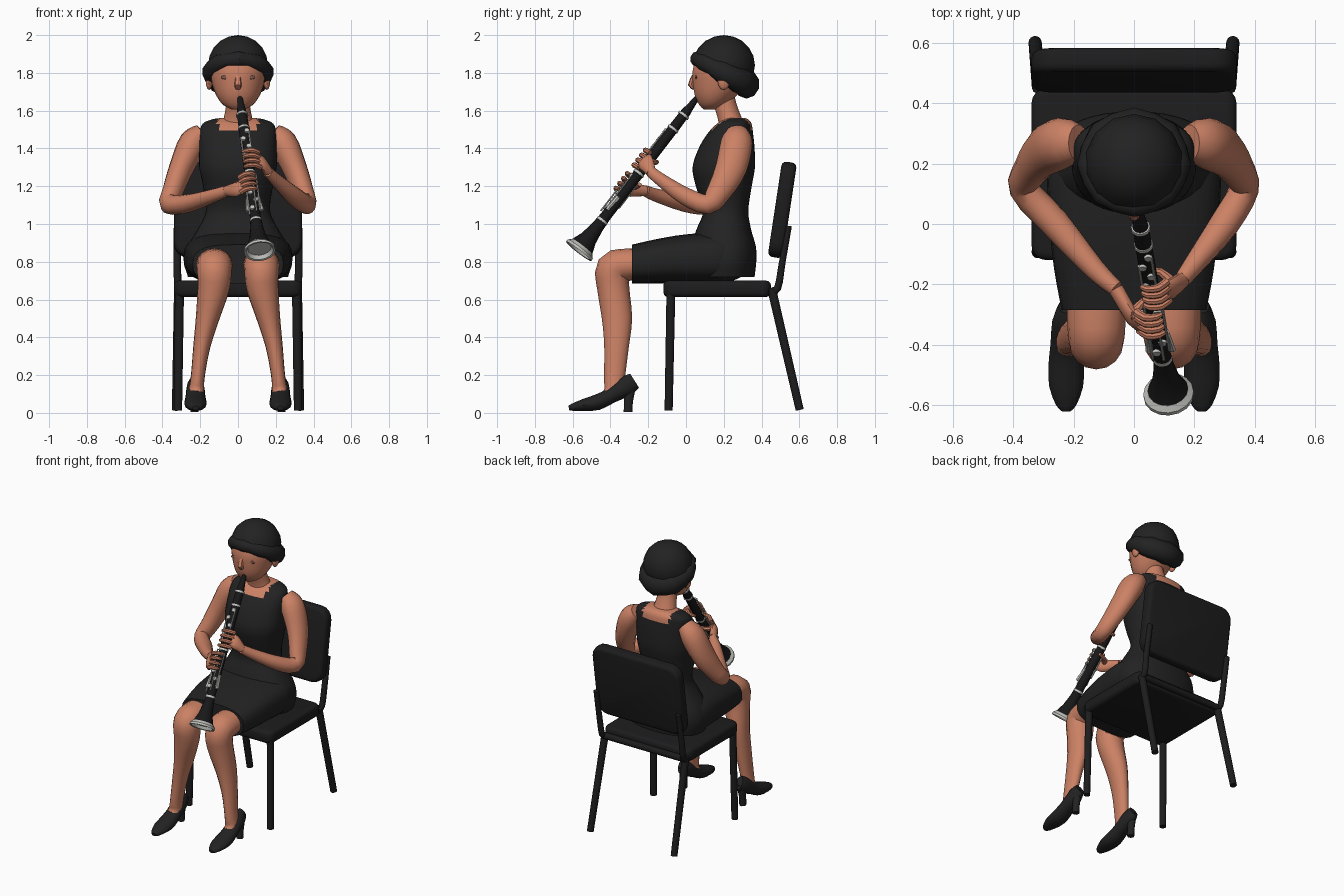
import bpy, bmesh, math
from mathutils import Vector, Matrix

def material(name, rgb):
    m = bpy.data.materials.new(name)
    m.diffuse_color = (*rgb, 1)
    return m

SKIN = material("skin", (0.60, 0.22, 0.13))
DRESS = material("dress_black", (0.016, 0.016, 0.017))
CHAIR = material("chair_black", (0.012, 0.012, 0.013))
HAIR = material("hair_black", (0.016, 0.016, 0.017))
WOOD = material("instrument_black", (0.009, 0.009, 0.010))
SILVER = material("silver", (0.55, 0.55, 0.52))
EYE = material("eye_brown", (0.20, 0.10, 0.075))
X, Y, Z = Vector((1, 0, 0)), Vector((0, 1, 0)), Vector((0, 0, 1))

def finish(name, bm, mats, angle=40):
    bmesh.ops.recalc_face_normals(bm, faces=bm.faces[:])
    me = bpy.data.meshes.new(name)
    bm.to_mesh(me)
    bm.free()
    for m in mats:
        me.materials.append(m)
    ob = bpy.data.objects.new(name, me)
    bpy.context.collection.objects.link(ob)
    bpy.ops.object.select_all(action='DESELECT')
    ob.select_set(True)
    bpy.context.view_layer.objects.active = ob
    bpy.ops.object.shade_smooth_by_angle(angle=math.radians(angle))
    return ob

def smooth_path(pts, steps):
    """Catmull-Rom through (x, y, z, half width, half depth) rows."""
    rows = [Vector(p) for p in pts]
    out = []
    for i in range(len(rows) - 1):
        p0, p1, p2, p3 = rows[max(i-1, 0)], rows[i], rows[i+1], rows[min(i+2, len(rows)-1)]
        for k in range(steps):
            t = k / steps
            out.append(0.5 * (2*p1 + (p2-p0)*t + (2*p0-5*p1+4*p2-p3)*t*t + (3*p1-p0-3*p2+p3)*t**3))
    return out + [rows[-1]]

def tube(name, pts, mats, ref=X, sides=14, steps=1, axis=None, power=2, rule=None):
    """Lofted elliptical sections; the half width is measured along ref."""
    rows = smooth_path(pts, steps)
    pos = [Vector(r[:3]) for r in rows]
    bm = bmesh.new()
    rings = []
    for i, r in enumerate(rows):
        t = axis or (pos[min(i+1, len(pos)-1)] - pos[max(i-1, 0)]).normalized()
        u = (ref - t * ref.dot(t)).normalized()
        v = t.cross(u)
        ring = []
        for k in range(sides):
            a = 2 * math.pi * k / sides
            c, s = math.cos(a), math.sin(a)
            c, s = (math.copysign(abs(q) ** (2 / power), q) for q in (c, s))
            ring.append(bm.verts.new(pos[i] + u*c*r[3] + v*s*r[4]))
        rings.append(ring)
    for a, b in zip(rings, rings[1:]):
        for k in range(sides):
            j = (k + 1) % sides
            bm.faces.new((a[k], a[j], b[j], b[k]))
    bm.faces.new(rings[0])
    bm.faces.new(rings[-1])
    if rule:
        for f in bm.faces:
            f.material_index = rule(f.calc_center_median())
    return finish(name, bm, mats if isinstance(mats, list) else [mats])

def ball(name, loc, scale, mat, seg=14, keep=None):
    bm = bmesh.new()
    bmesh.ops.create_uvsphere(bm, u_segments=seg, v_segments=10, radius=1,
                              matrix=Matrix.Translation(loc) @ Matrix.Diagonal((*scale, 1)))
    if keep:
        bmesh.ops.delete(bm, geom=[v for v in bm.verts if not keep(v.co)], context='VERTS')
    return finish(name, bm, [mat])

def cushion(name, loc, size, corner_axis, corner, tilt, mat):
    """Padded panel: big corner rounds along one axis, then soft edges."""
    bm = bmesh.new()
    bmesh.ops.create_cube(bm, size=1, matrix=Matrix.Diagonal((*size, 1)))
    ed = [e for e in bm.edges if abs((e.verts[0].co - e.verts[1].co).normalized().dot(corner_axis)) > 0.9]
    bmesh.ops.bevel(bm, geom=ed, offset=corner, segments=4, profile=0.5, affect='EDGES')
    rim = [e for e in bm.edges if abs((e.verts[0].co - e.verts[1].co).normalized().dot(corner_axis)) < 0.1]
    bmesh.ops.bevel(bm, geom=rim, offset=0.025, segments=3, profile=0.5, affect='EDGES')
    bmesh.ops.transform(bm, matrix=Matrix.Translation(loc) @ Matrix.Rotation(tilt, 4, 'X'), verts=bm.verts[:])
    return finish(name, bm, [mat])

# Chair
cushion("seat", (0, 0.165, 0.657), (0.68, 0.57, 0.086), Z, 0.05, 0, CHAIR)
cushion("chair_back", (0, 0.51, 1.075), (0.68, 0.08, 0.51), Y, 0.08, -0.15, CHAIR)
tube("rear_rail", [(-0.32, 0.465, 0.645, 0.022, 0.022), (0.32, 0.465, 0.645, 0.022, 0.022)], CHAIR, ref=Z)
for s in (-1, 1):
    tube("front_leg", [(s*0.31, -0.08, 0.64, 0.024, 0.024), (s*0.318, -0.092, 0.012, 0.022, 0.022)], CHAIR)
    tube("rear_leg", [(s*0.315, 0.455, 0.65, 0.024, 0.024), (s*0.328, 0.602, 0.016, 0.022, 0.022)], CHAIR)
    tube("back_support", [(s*0.315, 0.44, 0.64, 0.02, 0.02), (s*0.318, 0.485, 0.66, 0.02, 0.02),
                          (s*0.322, 0.51, 0.8, 0.02, 0.018), (s*0.322, 0.545, 0.99, 0.018, 0.016)],
         CHAIR, steps=3)

# Dress: bodice with a scooped neckline, and the lap of the skirt
bodice = [(0.72, 0.2, 0.265, 0.163), (0.8, 0.2, 0.285, 0.172), (0.88, 0.2, 0.268, 0.17),
          (0.97, 0.2, 0.215, 0.145), (1.07, 0.21, 0.17, 0.12), (1.2, 0.2, 0.185, 0.148),
          (1.3, 0.2, 0.205, 0.165), (1.4, 0.215, 0.205, 0.148), (1.48, 0.235, 0.203, 0.12),
          (1.53, 0.255, 0.188, 0.092), (1.553, 0.265, 0.14, 0.065), (1.56, 0.265, 0.1, 0.05)]
tube("bodice", [(0, y, z, a, b) for z, y, a, b in bodice], [DRESS, SKIN], sides=40, steps=4, axis=Z,
     power=2.3, rule=lambda c: int(abs(c.x) < 0.105 and c.z > 1.495))
tube("skirt", [(0, 0.31, 0.82, 0.2, 0.09), (0, 0.2, 0.82, 0.283, 0.135), (0, 0, 0.815, 0.28, 0.13),
               (0, -0.15, 0.803, 0.265, 0.118), (0, -0.285, 0.788, 0.24, 0.103)],
     DRESS, sides=28, steps=3, axis=-Y, power=2.8)

# Legs and heeled shoes
for s in (-1, 1):
    leg = [(0.125, -0.15, 0.79, 0.09, 0.085), (0.125, -0.3, 0.785, 0.097, 0.085),
           (0.125, -0.385, 0.762, 0.092, 0.092), (0.13, -0.385, 0.66, 0.085, 0.085),
           (0.162, -0.365, 0.5, 0.062, 0.08), (0.192, -0.368, 0.35, 0.045, 0.065),
           (0.212, -0.378, 0.2, 0.037, 0.056), (0.22, -0.385, 0.12, 0.04, 0.05),
           (0.222, -0.43, 0.075, 0.04, 0.03)]
    tube("leg", [(s*p[0], *p[1:]) for p in leg], SKIN, sides=16, steps=3)
    shoe = [(-0.272, 0.17, 0.025, 0.045), (-0.32, 0.14, 0.046, 0.055), (-0.4, 0.09, 0.052, 0.042),
            (-0.47, 0.056, 0.059, 0.043), (-0.54, 0.042, 0.056, 0.033), (-0.6, 0.03, 0.034, 0.02),
            (-0.62, 0.026, 0.016, 0.012)]
    tube("shoe", [(s*0.225, *p) for p in shoe], DRESS, sides=14, steps=2)
    tube("shoe_heel", [(s*0.228, -0.295, 0.16, 0.03, 0.035), (s*0.23, -0.305, 0.06, 0.022, 0.025),
                       (s*0.23, -0.307, 0.005, 0.022, 0.024)], DRESS, sides=10)

# Neck, head and face
tube("neck", [(0, 0.25, 1.5, 0.1, 0.075), (0, 0.232, 1.56, 0.076, 0.065), (0, 0.205, 1.64, 0.062, 0.062),
              (0, 0.19, 1.72, 0.06, 0.06)], SKIN, sides=18, steps=3, axis=Z)
head = [(1.605, 0.125, 0.03, 0.03), (1.63, 0.14, 0.078, 0.07), (1.68, 0.158, 0.115, 0.112),
        (1.75, 0.18, 0.14, 0.145), (1.82, 0.19, 0.15, 0.155), (1.9, 0.195, 0.13, 0.13), (1.95, 0.2, 0.08, 0.08)]
tube("head", [(0, y, z, a, b) for z, y, a, b in head], SKIN, sides=22, steps=3, axis=Z)
tube("nose", [(0, 0.045, 1.79, 0.012, 0.01), (0, 0.028, 1.738, 0.019, 0.018), (0, 0.05, 1.718, 0.015, 0.01)],
     SKIN, sides=8, steps=2)
for s in (-1, 1):
    ball("ear", (s*0.153, 0.2, 1.755), (0.018, 0.032, 0.045), SKIN)
    ball("eye", (s*0.068, 0.053, 1.776), (0.024, 0.0045, 0.01), EYE)

# Hair: crown plus a tilted roll that thickens toward the nape
ball("hair_crown", (0, 0.2, 1.84), (0.163, 0.165, 0.16), HAIR, seg=14,
     keep=lambda c: c.z > 1.79 - 0.52 * (c.y - 0.19))
roll = []
for i in range(18):
    a = 2 * math.pi * i / 16
    c = math.cos(a)
    r = 0.051 - 0.016 * c + 0.003 * (-1) ** i
    roll.append((0.137 * math.sin(a), 0.19 - 0.13 * c, 1.807 + 0.066 * c, r * 1.1, r))
tube("hair_roll", roll, HAIR, ref=Z, sides=10)

# Clarinet, laid along one straight axis
TOP, RUN = Vector((0.01, 0.06, 1.67)), Vector((0.105, -0.625, -0.81))
D = RUN.normalized()
N = (Vector((0, -0.79, 0.61)) - D * D.dot(Vector((0, -0.79, 0.61)))).normalized()
S = N.cross(D)

def at(t, side=0, out=0):
    return TOP + RUN * t + S * side + N * out

def turned(name, prof, mat, sides=16):
    return tube(name, [(*at(t), r, r) for t, r in prof], mat, sides=sides, axis=D)

turned("clarinet_body", [(-0.01, 0.012), (0.06, 0.02), (0.1, 0.026), (0.2, 0.028), (0.78, 0.029), (0.85, 0.034),
                         (0.92, 0.046), (0.97, 0.065), (1.0, 0.08), (1.0, 0.073), (0.95, 0.045), (0.9, 0.02)], WOOD)
turned("bell_rim", [(0.975, 0.068), (0.992, 0.084), (1.006, 0.084), (1.004, 0.073), (0.985, 0.062)], SILVER)
for t in (0.11, 0.2, 0.49, 0.8):
    turned("joint_ring", [(t, 0.0315), (t + 0.012, 0.0325)], SILVER)
for t0, t1, side, out in ((0.24, 0.46, 0.022, 0.03), (0.28, 0.44, -0.024, 0.028), (0.52, 0.74, 0.03, 0.024),
                          (0.5, 0.78, -0.03, 0.022), (0.6, 0.77, 0.008, 0.038), (0.55, 0.7, -0.02, -0.03)):
    tube("key_rod", [(*at(t0, side, out), 0.005, 0.005), (*at(t1, side, out), 0.005, 0.005)], SILVER, sides=6)
for i, t in enumerate((0.24, 0.29, 0.34, 0.39, 0.53, 0.64, 0.69, 0.74)):
    p, q = at(t, 0.012 * (-1) ** i, 0.026), at(t, 0.012 * (-1) ** i, 0.036)
    tube("key_pad", [(*p, 0.015, 0.015), (*q, 0.013, 0.013)], SILVER, sides=10)
for side in (-0.03, 0.03):
    tube("key_lever", [(*at(0.66, side, 0.01), 0.008, 0.012), (*at(0.75, side * 1.25, 0.015), 0.013, 0.01)],
         SILVER, sides=6)

# Arms: shared upper arm, separate forearms
upper = [(0.185, 0.27, 1.485, 0.05, 0.06), (0.238, 0.268, 1.43, 0.075, 0.085), (0.298, 0.24, 1.3, 0.066, 0.085),
         (0.343, 0.18, 1.18, 0.056, 0.068), (0.364, 0.115, 1.105, 0.05, 0.054)]
right_fore = [(0.3, 0, 1.145, 0.05, 0.048), (0.21, -0.12, 1.225, 0.036, 0.036), (0.16, -0.185, 1.275, 0.027, 0.03)]
left_fore = [(-0.26, 0, 1.11, 0.05, 0.048), (-0.13, -0.15, 1.15, 0.036, 0.036), (-0.06, -0.215, 1.175, 0.027, 0.03)]
tube("right_arm", upper + right_fore, SKIN, steps=3)
tube("left_arm", [(-p[0], *p[1:]) for p in upper] + left_fore, SKIN, steps=3)

# Hands: a flat palm, four fingers draped over the keys and a thumb behind
def hand(name, wrist, t, side):
    palm, knuckle = at(t + 0.01, side * 0.075, 0.0), at(t, side * 0.05, 0.02)
    tube(name + "_palm", [(*wrist, 0.028, 0.026), (*palm, 0.043, 0.022), (*knuckle, 0.045, 0.017)],
         SKIN, ref=D, sides=12, steps=3)
    for k in range(4):
        u = t - 0.048 + 0.032 * k
        pts = [at(u, side * 0.06, 0.018), at(u, side * 0.03, 0.045), at(u, -side * 0.008, 0.046),
               at(u, -side * 0.026, 0.034)]
        tube(name + "_finger", [(*p, r, r) for p, r in zip(pts, (0.014, 0.014, 0.012, 0.008))],
             SKIN, ref=D, sides=8, steps=2)
    pts = [at(t - 0.01, side * 0.07, -0.01), at(t - 0.03, side * 0.035, -0.036), at(t - 0.04, -side * 0.015, -0.04)]
    tube(name + "_thumb", [(*p, r, r) for p, r in zip(pts, (0.018, 0.014, 0.01))], SKIN, ref=D, sides=8, steps=2)

sign = 1 if S.x > 0 else -1
hand("right_hand", (0.16, -0.185, 1.275), 0.43, sign)
hand("left_hand", (-0.06, -0.215, 1.175), 0.58, -sign)
